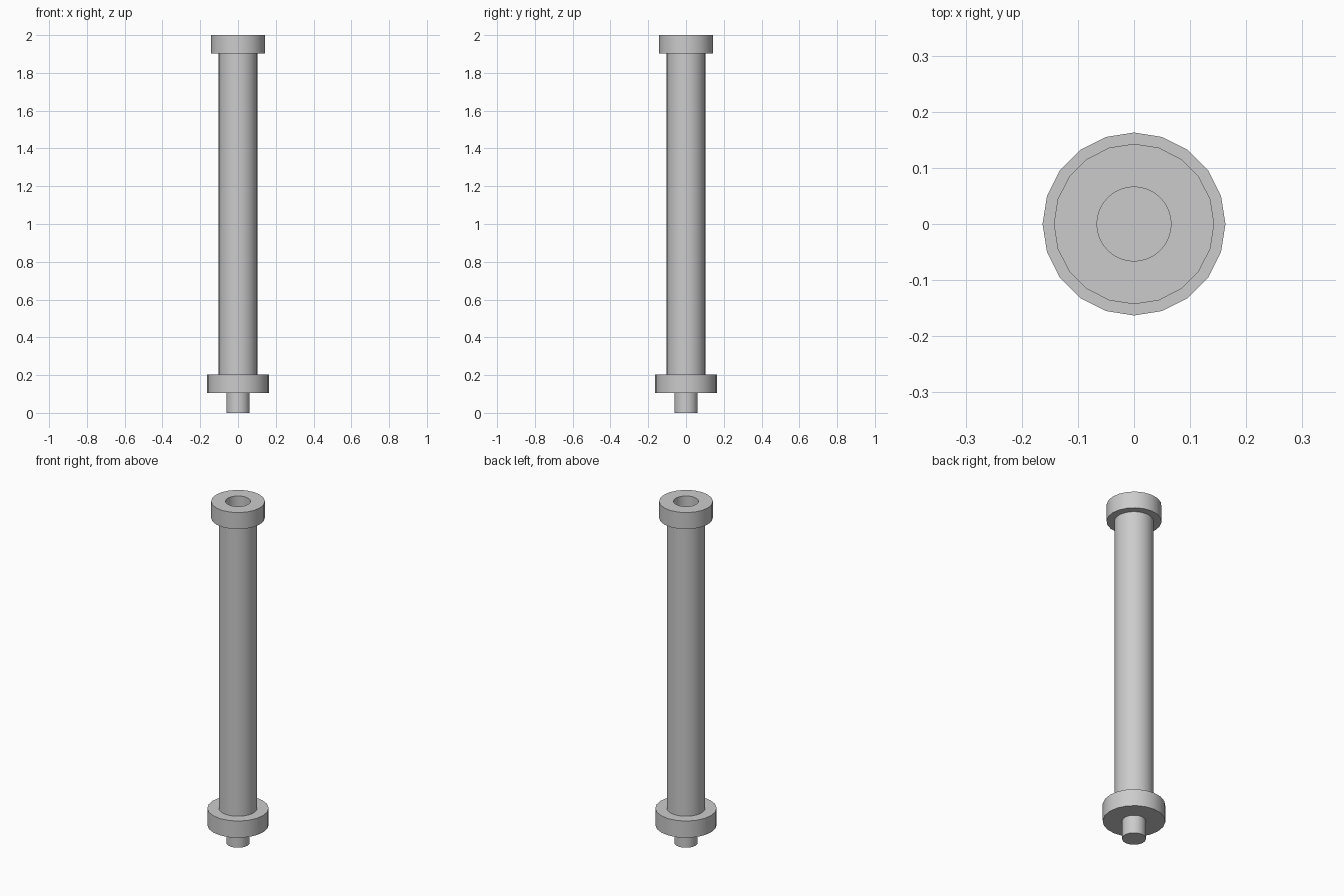
import bpy
import math

# Remove the default cube
cube = bpy.data.objects.get("Cube")
if cube:
    bpy.data.objects.remove(cube, do_unlink=True)

# Single plain material
grey = bpy.data.materials.new("light_grey")
grey.use_nodes = True
colour = (0.6, 0.6, 0.6, 1.0)
grey.diffuse_color = colour
grey.node_tree.nodes["Principled BSDF"].inputs["Base Color"].default_value = colour


def cylinder(name, radius, bottom, top, sides):
    """Upright cylinder between two heights, with a vertex on each axis."""
    bpy.ops.mesh.primitive_cylinder_add(
        vertices=sides, radius=radius, depth=top - bottom,
        location=(0, 0, (bottom + top) / 2))
    obj = bpy.context.object
    obj.name = name
    obj.data.materials.append(grey)
    return obj


def activate(obj):
    bpy.ops.object.select_all(action='DESELECT')
    obj.select_set(True)
    bpy.context.view_layer.objects.active = obj


# Stacked parts, from the bottom up
pin = cylinder("bottom_pin", 0.062, 0.0, 0.105, 40)
flange = cylinder("base_flange", 0.163, 0.105, 0.203, 20)
shaft = cylinder("shaft", 0.102, 0.203, 1.903, 40)
collar = cylinder("top_collar", 0.143, 1.903, 2.0, 20)

# Round socket sunk through the collar into the top of the shaft
cutter = cylinder("socket_cutter", 0.066, 1.88, 2.1, 40)
cutter.hide_render = True
for part in (collar, shaft):
    activate(part)
    cut = part.modifiers.new("socket", 'BOOLEAN')
    cut.operation = 'DIFFERENCE'
    cut.solver = 'EXACT'
    cut.object = cutter
    bpy.ops.object.modifier_apply(modifier=cut.name)
bpy.data.objects.remove(cutter, do_unlink=True)

# Smooth round walls, sharp rims
for part in (pin, flange, shaft, collar):
    activate(part)
    bpy.ops.object.shade_smooth_by_angle(angle=math.radians(30))
